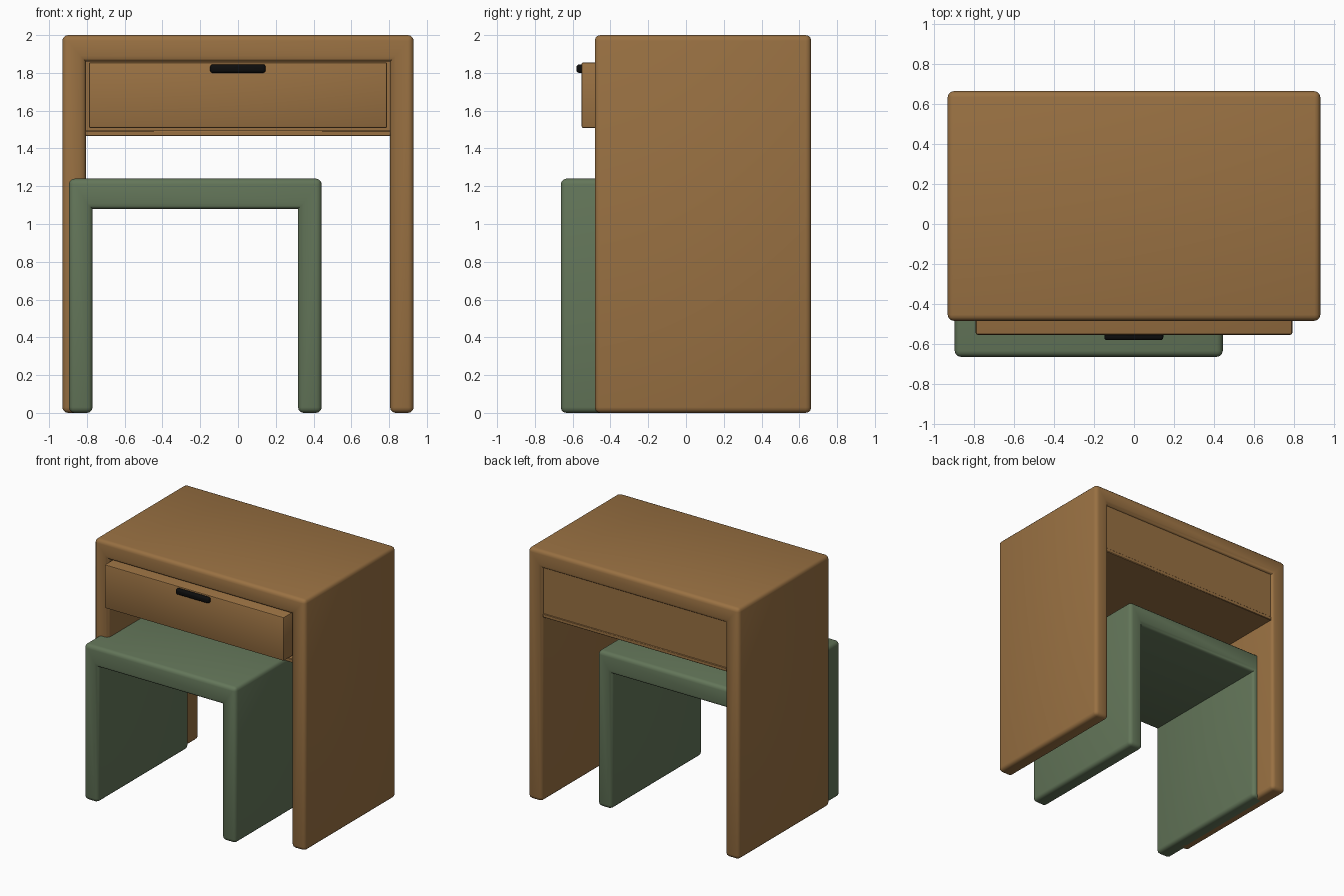
import bpy
import bmesh

old = bpy.data.objects.get("Cube")
if old:
    bpy.data.objects.remove(old, do_unlink=True)


def material(name, rgb):
    mat = bpy.data.materials.new(name)
    color = (*rgb, 1.0)
    mat.diffuse_color = color
    mat.use_nodes = True
    mat.node_tree.nodes["Principled BSDF"].inputs["Base Color"].default_value = color
    return mat


wood = material("warm wood", (0.32, 0.165, 0.055))
green = material("sage green", (0.125, 0.18, 0.1))
black = material("black", (0.004, 0.004, 0.004))


def extrude_profile(name, profile, front, back, mat, radius, segments=3):
    """Extrude an x-z outline from front to back and round its convex edges."""
    bm = bmesh.new()
    face = bm.faces.new([bm.verts.new((x, front, z)) for x, z in profile])
    grown = bmesh.ops.extrude_face_region(bm, geom=[face])["geom"]
    moved = [v for v in grown if isinstance(v, bmesh.types.BMVert)]
    bmesh.ops.translate(bm, verts=moved, vec=(0, back - front, 0))
    bmesh.ops.recalc_face_normals(bm, faces=bm.faces[:])
    bm.normal_update()
    convex = [e for e in bm.edges if e.calc_face_angle_signed() > 0.1]
    bmesh.ops.bevel(bm, geom=convex, offset=radius, offset_type='OFFSET',
                    segments=segments, profile=0.5, affect='EDGES',
                    clamp_overlap=True)
    bmesh.ops.recalc_face_normals(bm, faces=bm.faces[:])
    mesh = bpy.data.meshes.new(name)
    bm.to_mesh(mesh)
    bm.free()
    mesh.materials.append(mat)
    obj = bpy.data.objects.new(name, mesh)
    bpy.context.collection.objects.link(obj)
    bpy.ops.object.select_all(action='DESELECT')
    obj.select_set(True)
    bpy.context.view_layer.objects.active = obj
    bpy.ops.object.shade_smooth_by_angle(angle=0.7)
    return obj


def arch(x0, x1, top, leg, slab):
    """Outline of two side panels joined by a top slab."""
    return [(x0, 0), (x0 + leg, 0), (x0 + leg, top - slab), (x1 - leg, top - slab),
            (x1 - leg, 0), (x1, 0), (x1, top), (x0, top)]


def rect(x0, x1, z0, z1):
    return [(x0, z0), (x1, z0), (x1, z1), (x0, z1)]


# Large outer table and the smaller table nested under it
extrude_profile("table_frame", arch(-0.93, 0.93, 2.0, 0.125, 0.14),
                -0.483, 0.663, wood, 0.03)
extrude_profile("nested_stool", arch(-0.895, 0.443, 1.24, 0.125, 0.16),
                -0.663, 0.483, green, 0.03)

# Drawer housing
extrude_profile("drawer_shelf", rect(-0.81, 0.81, 1.465, 1.495),
                -0.465, 0.645, wood, 0.004, 1)
extrude_profile("back_panel", rect(-0.81, 0.81, 1.48, 1.87),
                0.61, 0.64, wood, 0.004, 1)

# Drawer, slightly pulled out, with its handle
extrude_profile("drawer", rect(-0.79, 0.79, 1.508, 1.856),
                -0.553, 0.6, wood, 0.01, 2)
extrude_profile("drawer_handle", rect(-0.148, 0.146, 1.8, 1.845),
                -0.58, -0.54, black, 0.014, 3)
